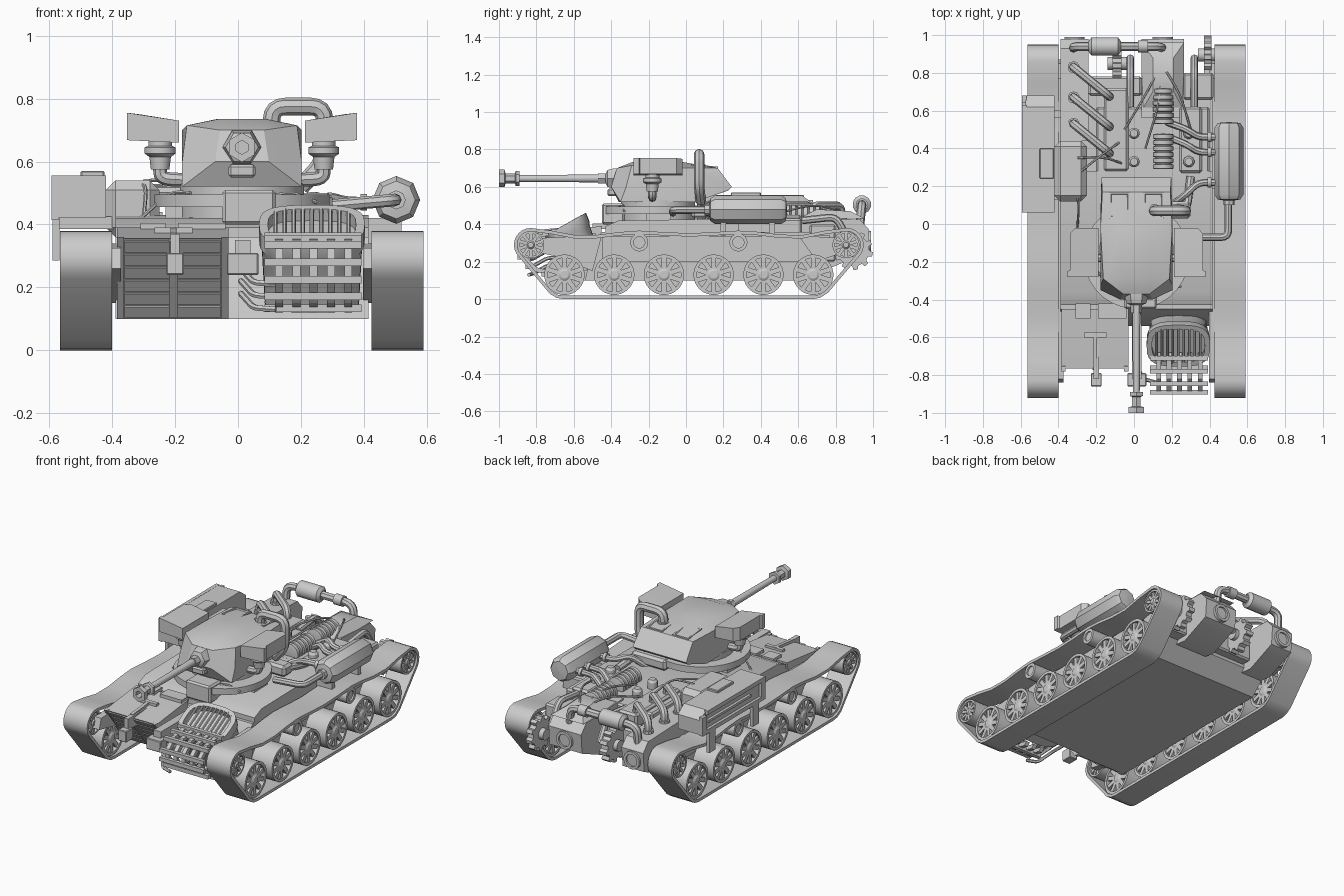
import bpy, bmesh, math
from mathutils import Vector, Matrix

if "Cube" in bpy.data.objects:
    bpy.data.objects.remove(bpy.data.objects["Cube"])

CX = 0.0125  # centre plane of the vehicle
pi = math.pi

def finish(name, bm):
    bmesh.ops.remove_doubles(bm, verts=bm.verts, dist=1e-5)
    bmesh.ops.recalc_face_normals(bm, faces=bm.faces)
    me = bpy.data.meshes.new(name)
    bm.to_mesh(me)
    bm.free()
    ob = bpy.data.objects.new(name, me)
    bpy.context.collection.objects.link(ob)
    return ob

def box(name, x0, x1, y0, y1, z0, z1, bevel=0.0, rx=0.0):
    bm = bmesh.new()
    bmesh.ops.create_cube(bm, size=1, matrix=Matrix.Diagonal((x1 - x0, y1 - y0, z1 - z0, 1)))
    if bevel:
        bmesh.ops.bevel(bm, geom=bm.edges[:], offset=bevel, segments=1, affect='EDGES')
    ob = finish(name, bm)
    ob.location = ((x0 + x1) / 2, (y0 + y1) / 2, (z0 + z1) / 2)
    ob.rotation_euler.x = rx
    return ob

def prism(name, pts, x0, x1):
    """Extrude a y-z outline along x."""
    bm = bmesh.new()
    f = bm.faces.new([bm.verts.new((x0, y, z)) for y, z in pts])
    r = bmesh.ops.extrude_face_region(bm, geom=[f])
    vs = [v for v in r['geom'] if isinstance(v, bmesh.types.BMVert)]
    bmesh.ops.translate(bm, vec=(x1 - x0, 0, 0), verts=vs)
    return finish(name, bm)

def loft(name, loops, caps=True):
    """Skin successive closed loops; caps=False joins last loop to first."""
    bm = bmesh.new()
    rows = [[bm.verts.new(p) for p in lp] for lp in loops]
    n = len(rows[0])
    for a, b in (zip(rows, rows[1:]) if caps else zip(rows, rows[1:] + rows[:1])):
        for i in range(n):
            bm.faces.new((a[i], a[(i + 1) % n], b[(i + 1) % n], b[i]))
    if caps:
        bm.faces.new(rows[0])
        bm.faces.new(rows[-1])
    return finish(name, bm)

def lathe(name, prof, loc, axis, n=24, ph=.5):
    """Spin (radius, height) profile about an axis."""
    q = Vector((0, 0, 1)).rotation_difference(Vector(axis))
    loops = [[q @ Vector((max(r, 1e-4) * math.cos(2 * pi * (i + ph) / n), max(r, 1e-4) * math.sin(2 * pi * (i + ph) / n), h))
              + Vector(loc) for i in range(n)] for r, h in prof]
    return loft(name, loops)

def pipe(name, pts, r, bend=0.04, res=2):
    P = [Vector(p) for p in pts]
    out = [P[0]]
    for a, b, c in zip(P, P[1:], P[2:]):  # round every corner
        d, e = min(bend, (a - b).length * .45), min(bend, (c - b).length * .45)
        s, e = b + (a - b).normalized() * d, b + (c - b).normalized() * e
        out += [s.lerp(b, t).lerp(b.lerp(e, t), t) for t in (0, .25, .5, .75, 1)]
    out.append(P[-1])
    cu = bpy.data.curves.new(name, 'CURVE')
    cu.dimensions, cu.bevel_depth, cu.bevel_resolution, cu.use_fill_caps = '3D', r, res, True
    sp = cu.splines.new('POLY')
    sp.points.add(len(out) - 1)
    for p, v in zip(sp.points, out):
        p.co = (*v, 1)
    ob = bpy.data.objects.new(name, cu)
    bpy.context.collection.objects.link(ob)
    return ob

def wheel(name, x, y, z, r, w=0.072):
    rim = r * .84
    lathe(name + "_rim", [(0, -.02), (rim, -.02), (rim, -w), (r, -w), (r, w), (rim, w), (rim, .02), (0, .02)], (x, y, z), (1, 0, 0), 28)
    lathe(name + "_hub", [(0, -w), (r * .2, -w), (r * .36, -w * .85), (r * .36, w * .85), (r * .2, w), (0, w)], (x, y, z), (1, 0, 0), 12)
    bm = bmesh.new()
    for i in range(10):
        bmesh.ops.create_cube(bm, size=1, matrix=Matrix.Rotation(2 * pi * (i + .5) / 10, 4, 'X')
                              @ Matrix.Translation((0, r * .57, 0)) @ Matrix.Diagonal((w * 1.8, r * .6, r * .24, 1)))
    finish(name + "_spokes", bm).location = (x, y, z)

# Track belts: outline with sagging top run
out = [(-.83 + .09 * math.cos(a), .29 + .09 * math.sin(a)) for a in [math.radians(d) for d in range(90, 226, 15)]]
out += [(-.73, .03), (-.69, .006), (-.65, 0), (.68, 0), (.72, .008), (.76, .035)]
out += [(.86 + .09 * math.cos(a), .29 + .09 * math.sin(a)) for a in [math.radians(d) for d in range(-45, 91, 15)]]
out += [(.75, .367), (.62, .342), (.5, .345), (.38, .36), (.28, .366), (.15, .358), (.02, .352),
        (-.12, .358), (-.25, .366), (-.36, .358), (-.48, .343), (-.6, .343), (-.72, .366)]
inner = []
for i, p in enumerate(out):
    t = (Vector(out[(i + 1) % len(out)]) - Vector(out[i - 1])).normalized()
    inner.append((p[0] - t.y * .018, p[1] + t.x * .018))
for side, s in (("left", -1), ("right", 1)):
    x, h = CX + s * .495, .0825
    loft(side + "_track", [[(x + d, y, z) for y, z in o] for d, o in ((-h, out), (h, out), (h, inner), (-h, inner))], caps=False)
    for i in range(6):
        wheel(f"{side}_road_wheel_{i}", x, -.65 + .266 * i, .13, .108)
    wheel(side + "_idler", x, -.83, .29, .072)
    wheel(side + "_drive_wheel", x, .855, .29, .072)
    for y in (-.25, .28):
        lathe(side + "_return_roller", [(0, -.07), (.03, -.07), (.03, -.08), (.048, -.08), (.048, .08), (.03, .08),
                                        (.03, .07), (0, .07)], (x, y, .303), (1, 0, 0))
    # arms carrying the end wheels
    xa, xb = sorted((CX + s * .385, CX + s * .43))
    prism(side + "_front_arm", [(-.45, .34), (-.82, .325), (-.84, .26), (-.7, .23), (-.5, .15)], xa, xb)
    prism(side + "_rear_arm", [(.6, .34), (.85, .325), (.87, .26), (.7, .2)], xa, xb)

# Hull and decks
prism("hull", [(-.54, .1), (.62, .1), (.72, .2), (.72, .36), (-.45, .36), (-.5, .28)], -.39, .415)
prism("front_deck", [(-.43, .355), (.28, .355), (.28, .43), (-.36, .42), (-.43, .39)], -.39, .415)
for nm, x in (("left", -.407), ("right", .413)):
    prism(nm + "_side_skirt", [(-.45, .2), (.72, .2), (.77, .34), (-.45, .335)], x, x + .018)
prism("front_wedge", [(-.765, .355), (-.56, .1), (-.48, .1), (-.45, .39), (-.5, .385)], -.385, -.03)
slope = math.atan2(.255, -.205)  # front plate runs down and back
for x0, x1 in ((-.385, -.363), (-.052, -.03)):
    prism("glacis_frame", [(-.78, .36), (-.575, .1), (-.55, .1), (-.755, .36)], x0, x1)
for i in range(6):
    y, z = -.765 + .205 * (i + .6) / 6.2, .355 - .255 * (i + .6) / 6.2
    box("glacis_plate", -.36, -.055, y - .022, y + .022, z - .006, z + .006, 0, slope)
box("glacis_bar", -.22, -.19, -.825, -.515, .222, .24, 0, slope)
for x in (-.27, -.15, -.08):
    box("deck_hinge", x - .04, x + .04, -.5, -.42, .375, .405)
box("handle_stem", -.215, -.195, -.76, -.58, .362, .382, rx=.1)
box("handle_bar", -.265, -.145, -.6, -.575, .37, .39)
for x, w, z in ((-.2, .028, .35), (.015, .05, .33)):
    box("tow_bracket", x - w, x + w, -.86, -.79, .24, .31, .004)
    box("tow_bracket_arm", x - w * .5, x + w * .5, -.82, -.48, z - .05, z + .02)

# Front oval intake bucket with grille
def oval(c, u, hx, n=28):
    k = lambda v: math.copysign(abs(v) ** .65, v)
    return [Vector(c) + Vector((hx * k(math.cos(2 * pi * i / n)), 0, 0)) + Vector(u) * k(math.sin(2 * pi * i / n)) for i in range(n)]
top, uv, ax = Vector((.235, -.645, .4)), Vector((0, .11, .062)), Vector((0, .1, -.25))
loft("intake_bucket", [oval(top + ax, (0, .1, .03), .15), oval(top + ax * .25, uv * .95, .16), oval(top + ax * .2, uv, .168),
                       oval(top, uv, .168), oval(top, uv * .8, .14), oval(top + ax * .15, uv * .8, .14)])
for i in range(9):
    d = Vector(((i - 4) * .029, 0, -.006))
    k = .84 if abs(i - 4) < 4 else .7
    pipe("intake_bar", [top + d - uv * k, top + d + uv * k], .007, res=1)

# Wire cage below the bucket
cage = [(-.7, .365), (-.82, .35), (-.885, .29), (-.885, .22), (-.82, .15), (-.7, .12)]
for i in range(5):
    prism("cage_strap", cage + [(y + .02, z - (.02 if z > .25 else -.02)) for y, z in reversed(cage)], .118 + i * .055, .143 + i * .055)
for y, z in [(-.71, .363), (-.78, .355), (-.845, .335), (-.89, .28), (-.89, .225), (-.845, .172), (-.76, .133)]:
    box("cage_bar", .085, .392, y - .012, y + .012, z - .012, z + .012)
for z in (.15, .19, .23):
    pipe("cage_stay", [(.12, -.84, z - .02), (.05, -.82, z - .015), (.01, -.74, z + .03), (.01, -.5, z + .03)], .01, .02, 1)

# Turret ring and turret
lathe("turret_pedestal", [(0, .4), (.2, .4), (.2, .53), (0, .53)], (CX, -.15, 0), (0, 0, 1), 20)
lathe("turret_ring", [(.2, .455), (.28, .455), (.28, .495), (.2, .495)], (CX, -.17, 0), (0, 0, 1), 32)
box("ring_front_block", -.05, .12, -.45, -.33, .4, .51, .01)
for x in (-.2, .23):
    box("ring_leg", x - .03, x + .03, -.21, -.08, .38, .46)
bm = bmesh.new()
half = [(.1, -.36, .52), (.085, -.4, .6), (.07, -.37, .7), (.075, -.28, .735), (.19, -.35, .52), (.19, -.32, .6), (.175, -.29, .715),
        (.19, .05, .52), (.19, -.02, .7), (.18, .17, .7), (.185, .245, .6), (.18, .225, .58), (.08, -.03, .735)]
for s in (-1, 1):
    for x, y, z in half:
        bm.verts.new((CX + s * x, y, z))
bmesh.ops.convex_hull(bm, input=bm.verts)
bmesh.ops.dissolve_limit(bm, angle_limit=.05, verts=bm.verts, edges=bm.edges)
finish("turret", bm)
for s in (-1, 1):
    x = CX + s * .09
    loft("rear_hatch", [[(x + sx * w, y, .72 - .1 * max(y - .02, 0) + dz) for sx, y in ((-1, a), (1, a), (1, b), (-1, b))]
                        for w, a, b, dz in ((.055, .03, .17, -.03), (.055, .03, .17, .003), (.045, .04, .16, .003), (.04, .045, .155, -.006))])

# Gun with hexagonal mantlet and muzzle
g = (CX, 0, .645)
lathe("mantlet", [(0, .3), (.062, .3), (.062, .385), (.052, .42), (.03, .43), (.03, .47), (0, .47)], g, (0, -1, 0), 6, 0)
lathe("gun_barrel", [(0, .4), (.022, .4), (.018, .92), (0, .92)], g, (0, -1, 0), 16)
lathe("muzzle_brake", [(0, .89), (.04, .89), (.04, .91), (.026, .915), (.026, .965), (.047, .97), (.047, 1),
                       (.022, 1), (.022, .95), (0, .95)], g, (0, -1, 0), 6)
box("mantlet_step", -.03, .055, -.42, -.36, .55, .59, .008)

# Horn-shaped side intakes on elbow pipes
for s in (-1, 1):
    X = lambda v: CX + s * v
    def sec(y, k):
        return [(X(.2), y, .66), (X(.365 * k + .2 * (1 - k)), y, .668), (X(.365 * k + .2 * (1 - k)), y, .735 + .02 * k), (X(.2), y, .73)]
    loft("side_intake", [sec(-.28, 1), sec(-.25, 1), sec(-.245, .92), sec(-.05, .92), sec(-.02, .75)])
    lathe("intake_cup", [(0, .575), (.03, .575), (.035, .615), (.05, .625), (.05, .645), (.038, .65), (.038, .68), (0, .68)],
          (X(.26), -.18, 0), (0, 0, 1), 16)
    pipe("intake_elbow", [(X(.26), -.18, .59), (X(.26), -.18, .545), (X(.15), -.18, .54)], .022, .035)

# Snorkel over the turret rear
pipe("snorkel", [(.107, .07, .68), (.107, .07, .775), (.275, .07, .775), (.275, .07, .6), (.2, .08, .52)], .028, .045)
lathe("snorkel_collar", [(.0, .69), (.036, .69), (.036, .72), (0, .72)], (.107, .07, 0), (0, 0, 1), 16)
box("snorkel_base", .06, .3, .03, .12, .43, .5, .015)

# Right fuel tank with feed pipes
lathe("fuel_tank", [(0, .1), (.03, .1), (.03, .125), (.06, .13), (.076, .155), (.076, .51), (.06, .535), (0, .54)], (.503, 0, .478), (0, 1, 0), 8, 0)
pipe("tank_front_pipe", [(.5, .12, .478), (.5, -.07, .478), (.3, -.07, .46)], .02)
for y, e in ((.46, (.17, .54)), (.38, (.18, .46)), (.22, (.2, .1))):
    pipe("tank_feed_pipe", [(.46, y, .47), (.34, y, .47), (.28, (y + e[1]) / 2, .49), (e[0], e[1], .42)], .018)
    lathe("pipe_flange", [(0, .39), (.027, .39), (.027, .41), (0, .41)], (0, y, .47), (1, 0, 0), 12)
for y in (.2, .46):
    box("tank_bracket", .4, .52, y - .015, y + .015, .34, .42)

# Left stowage box on legs
prism("stowage_box", [(.06, .42), (.68, .42), (.68, .51), (.62, .555), (.06, .555)], -.575, -.42)
for a, b, c, d in ((.06, .63, .53, .556), (.06, .68, .415, .44), (.06, .1, .42, .55), (.64, .68, .42, .53), (.2, .62, .48, .495)):
    box("stowage_frame", -.592, -.57, a, b, c, d)
for y in (.15, .58):
    box("stowage_leg", -.59, -.568, y - .03, y + .03, .285, .43)
    box("stowage_strut", -.57, -.38, y - .02, y + .02, .385, .425)
box("stowage_lid", -.5, -.425, .24, .4, .55, .57, .004)
box("inner_locker", -.42, -.25, .12, .44, .36, .54, .03)

# Rear housings with round ports
rear = [(.44, .2), (.78, .17), (.97, .25), (.98, .37), (.93, .425), (.44, .44)]
for nm, x0, x1, y0 in (("left", -.39, -.24, 0), ("right", .04, .265, .12)):
    prism(nm + "_rear_housing", [(max(y, .44 + y0), z) for y, z in rear], x0, x1)
    lathe(nm + "_rear_port", [(0, .9), (.055, .9), (.055, .99), (.038, .99), (.038, .979), (0, .979)], ((x0 + x1) / 2, 0, .31), (0, 1, 0), 16)
loft("rear_ridge", [[(.04, .6, .43), (.265, .6, .43), (.265, .96, .43), (.04, .96, .43)],
                    [(.1, .7, .48), (.21, .7, .48), (.21, .88, .47), (.1, .88, .47)]])

# Engine bay: block, ribbed rotors, rocker covers
box("engine_block", -.2, .4, .25, .62, .35, .43, .01)
box("engine_head_left", -.16, -.03, .28, .72, .36, .45, .012)
box("engine_head_right", .24, .36, .27, .62, .36, .45, .012)
for y0 in (.29, .53):
    lathe("rotor", [(0, y0)] + [(r, y0 + .032 * i + d) for i in range(6) for r, d in ((.045, 0), (.055, .003), (.055, .024), (.045, .027))]
          + [(0, y0 + .19)], (.155, 0, .45), (0, 1, 0), 16)
for x in (.0, .29):
    for y in (.33, .48):
        lathe("engine_cap", [(0, .4), (.03, .4), (.03, .47), (.02, .485), (0, .485)], (x, y, 0), (0, 0, 1), 12)

# Exhaust arcs and rear silencer
for y in (.83, .67, .53):
    pipe("exhaust_pipe", [(-.32, y, .41), (-.32, y, .5), (-.13, y - .155, .5), (-.13, y - .155, .41)], .023, .05)
    lathe("exhaust_flange", [(0, .41), (.032, .41), (.032, .445), (0, .445)], (-.32, y, 0), (0, 0, 1), 10)
pipe("silencer_pipe", [(-.32, .93, .4), (-.32, .94, .505), (.14, .94, .505), (.15, .93, .4)], .024, .06)
lathe("silencer", [(0, -.24), (.03, -.24), (.05, -.225), (.05, -.085), (.03, -.07), (0, -.07)], (0, .94, .505), (1, 0, 0), 12)
lathe("silencer_joint", [(0, .02), (.033, .02), (.033, .075), (0, .075)], (0, .94, .505), (1, 0, 0), 12)
pipe("cooling_hose", [(.08, .08, .46), (.28, .08, .47), (.3, .25, .44)], .022)

# Loose cables
for i, (a, b) in enumerate([((.14, .84, .45), (-.05, .5, .45)), ((.15, .78, .46), (.06, .4, .46)), ((-.3, .35, .54), (-.06, .32, .44)),
                            ((-.28, .28, .54), (-.08, .43, .45)), ((-.32, .2, .53), (-.3, -.02, .42)),
                            ((.15, .84, .46), (.3, .5, .46)), ((-.15, -.3, .5), (-.32, -.2, .41)), ((.02, -.4, .45), (.25, -.33, .47))]):
    pipe(f"cable_{i}", [a, (Vector(a) + Vector(b)) / 2 + Vector((.02, .02, .05)), b], .006, .15, 1)

# Exposed rear gears
for x, y, z, R, w in ((.39, .895, .26, .085, .02), (-.09, .85, .3, .085, .025)):
    pts = [(y + R * f * math.cos((k + d) * 2 * pi / 10), z + R * f * math.sin((k + d) * 2 * pi / 10))
           for k in range(10) for f, d in ((1, 0), (1, .4), (1.23, .5), (1.23, .85))]
    prism("gear", pts, x - w, x + w)
    lathe("gear_hub", [(0, -.05), (.035, -.05), (.035, .05), (0, .05)], (x, y, z), (1, 0, 0), 12)
box("gear_mount", .26, .42, .66, .8, .2, .4, .01)
box("gear_mount_centre", -.24, .04, .68, .78, .22, .38, .01)
for x in (-.02, .32):
    pipe("rear_hose", [(x, .62, .42), (x, .8, .44), (x, .88, .3)], .02)

# Curves to meshes, smooth round parts
bpy.ops.object.select_all(action='SELECT')
bpy.context.view_layer.objects.active = bpy.context.scene.objects["hull"]
bpy.ops.object.convert(target='MESH')
bpy.ops.object.shade_smooth_by_angle(angle=math.radians(32))
